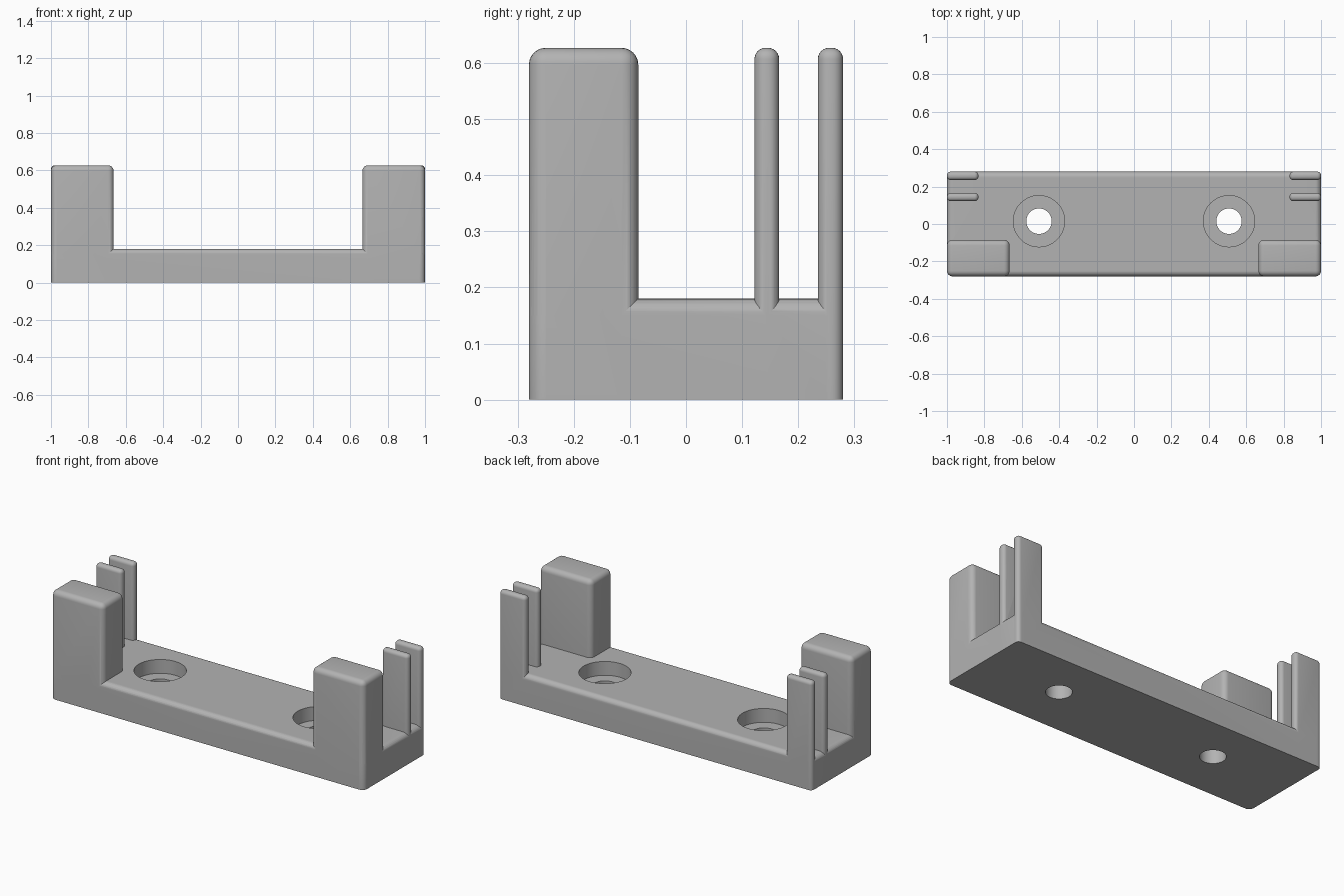
import bpy, bmesh, math
from mathutils import Matrix

cube = bpy.data.objects.get("Cube")
if cube:
    bpy.data.objects.remove(cube, do_unlink=True)

grey = bpy.data.materials.new("plain grey")
grey.use_nodes = True
colour = (0.45, 0.45, 0.45, 1)
grey.diffuse_color = colour
grey.node_tree.nodes["Principled BSDF"].inputs["Base Color"].default_value = colour


def add_object(name, bm):
    mesh = bpy.data.meshes.new(name)
    bm.to_mesh(mesh)
    bm.free()
    mesh.materials.append(grey)
    obj = bpy.data.objects.new(name, mesh)
    bpy.context.collection.objects.link(obj)
    return obj


def rounded_block(name, xs, ys, height, radius, sharp_corner=None):
    """Block on the ground with rounded top and upright edges, square at the bottom."""
    bm = bmesh.new()
    bmesh.ops.create_cube(bm, size=1)
    for v in bm.verts:
        v.co.x = xs[v.co.x > 0]
        v.co.y = ys[v.co.y > 0]
        v.co.z = height if v.co.z > 0 else 0

    def rounded(edge):
        a, b = (v.co for v in edge.verts)
        if max(a.z, b.z) == 0:
            return False
        upright = a.z != b.z
        return not (upright and sharp_corner and (a.x, a.y) == sharp_corner)

    bmesh.ops.bevel(bm, geom=[e for e in bm.edges if rounded(e)], offset=radius,
                    segments=6, profile=0.5, affect='EDGES', clamp_overlap=True)
    bmesh.ops.recalc_face_normals(bm, faces=bm.faces)
    return add_object(name, bm)


def cylinder(name, x, y, radius, bottom, top):
    bm = bmesh.new()
    bmesh.ops.create_cone(bm, cap_ends=True, segments=64, radius1=radius, radius2=radius,
                          depth=top - bottom,
                          matrix=Matrix.Translation((x, y, (bottom + top) / 2)))
    return add_object(name, bm)


def combine(target, tool, operation):
    mod = target.modifiers.new(tool.name, 'BOOLEAN')
    mod.operation = operation
    mod.solver = 'EXACT'
    mod.object = tool
    bpy.context.view_layer.objects.active = target
    bpy.ops.object.modifier_apply(modifier=mod.name)
    bpy.data.objects.remove(tool, do_unlink=True)


# Base plate
base = rounded_block("holder_body", (-1, 1), (-0.28, 0.28), 0.18, 0.03)

for side in (-1, 1):
    # Thick front post and two thin rear fins at each end
    post_x = sorted((side * 0.665, side))
    fin_x = sorted((side * 0.832, side))
    combine(base, rounded_block("front_post", post_x, (-0.28, -0.085), 0.627, 0.0301), 'UNION')
    combine(base, rounded_block("middle_fin", fin_x, (0.122, 0.166), 0.627, 0.02), 'UNION')
    combine(base, rounded_block("rear_fin", fin_x, (0.235, 0.28), 0.627, 0.02,
                                (side, 0.28)), 'UNION')

for side in (-1, 1):
    # Stepped screw hole
    combine(base, cylinder("screw_recess", side * 0.508, 0.015, 0.137, 0.1, 0.3), 'DIFFERENCE')
    combine(base, cylinder("screw_hole", side * 0.508, 0.015, 0.068, -0.1, 0.3), 'DIFFERENCE')

bpy.ops.object.select_all(action='DESELECT')
base.select_set(True)
bpy.context.view_layer.objects.active = base
bpy.ops.object.shade_smooth_by_angle(angle=math.radians(30))
